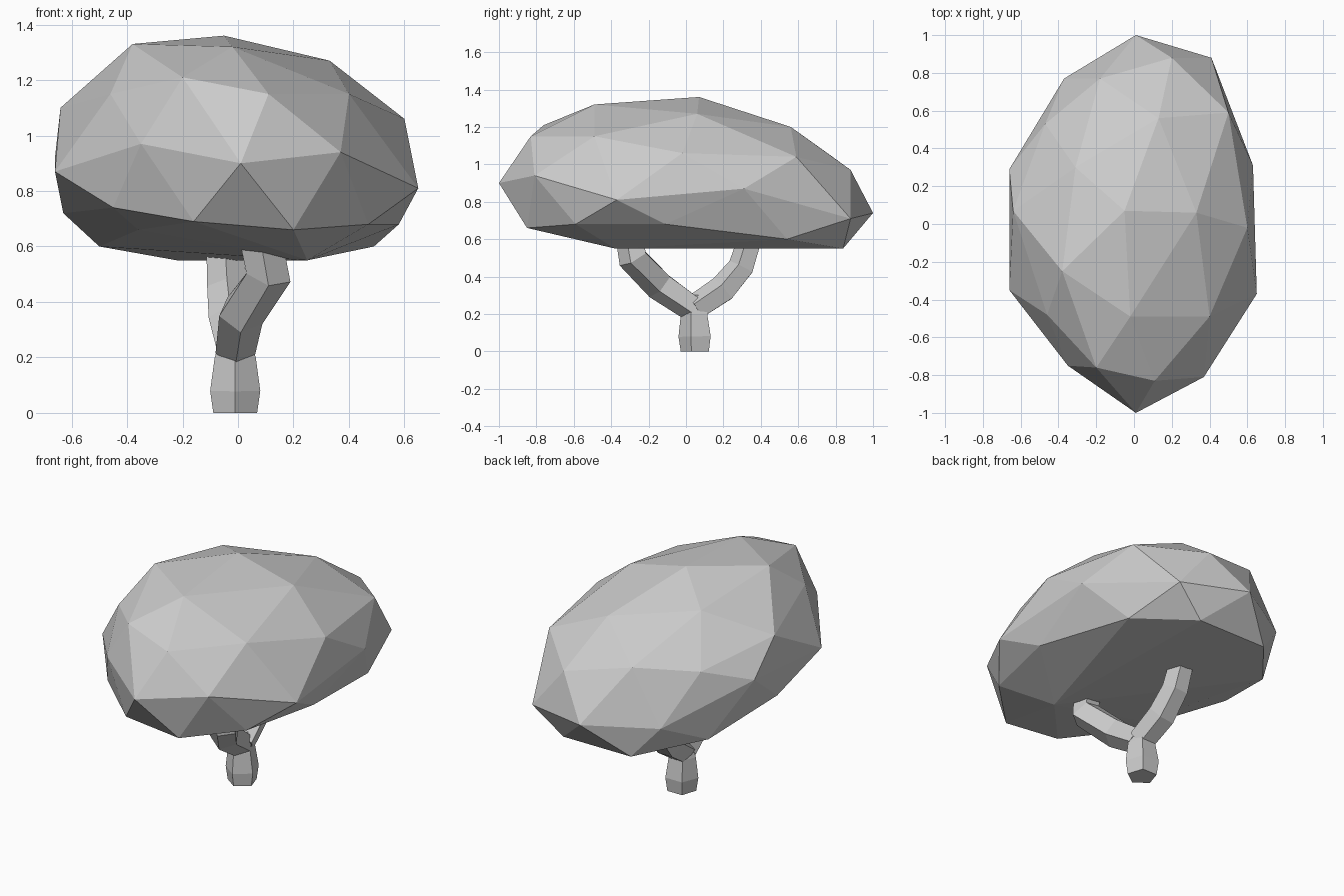
import bpy
import bmesh
import math
from mathutils import Vector

default_cube = bpy.data.objects.get("Cube")
if default_cube:
    bpy.data.objects.remove(default_cube, do_unlink=True)

# One plain grey for the whole tree
grey = bpy.data.materials.new("plain_grey")
grey.use_nodes = True
colour = (0.6, 0.6, 0.6, 1.0)
grey.diffuse_color = colour
grey.node_tree.nodes["Principled BSDF"].inputs["Base Color"].default_value = colour


def finish(name, bm):
    """Turn a bmesh into a flat shaded object."""
    bmesh.ops.recalc_face_normals(bm, faces=bm.faces[:])
    mesh = bpy.data.meshes.new(name)
    bm.to_mesh(mesh)
    bm.free()
    mesh.materials.append(grey)
    obj = bpy.data.objects.new(name, mesh)
    bpy.context.collection.objects.link(obj)
    return obj


def limb(name, path, radii, sides=5):
    """Faceted tube with rings set square to the path, one corner to the front."""
    bm = bmesh.new()
    points = [Vector(p) for p in path]
    rings = []
    for i, point in enumerate(points):
        before = points[max(i - 1, 0)]
        after = points[min(i + 1, len(points) - 1)]
        along = (after - before).normalized()
        across = Vector((1, 0, 0))
        across = (across - along * across.dot(along)).normalized()
        outward = along.cross(across)
        ring = []
        for s in range(sides):
            turn = math.tau * s / sides - math.pi / 2
            offset = across * math.cos(turn) + outward * math.sin(turn)
            ring.append(bm.verts.new(point + offset * radii[i]))
        rings.append(ring)
    for low, high in zip(rings, rings[1:]):
        for s in range(sides):
            t = (s + 1) % sides
            bm.faces.new((low[s], low[t], high[t], high[s]))
    bm.faces.new(rings[0][::-1])
    bm.faces.new(rings[-1])
    return finish(name, bm)


def hull(name, tiers):
    """Faceted rounded mass stretched over the corner points of its tiers."""
    bm = bmesh.new()
    for tier in tiers:
        for corner in tier:
            bm.verts.new(corner)
    bmesh.ops.convex_hull(bm, input=bm.verts[:])
    loose = [v for v in bm.verts if not v.link_faces]
    bmesh.ops.delete(bm, geom=loose, context="VERTS")
    return finish(name, bm)


# Canopy: corner points grouped from crown to underside
crown = [(-.05, .07, 1.36), (-.38, -.25, 1.33), (-.02, -.49, 1.32),
         (.33, .06, 1.27), (.13, .56, 1.2), (-.31, .3, 1.25)]
shoulder = [(-.2, -.76, 1.21), (.11, -.83, 1.15), (.4, -.49, 1.15),
            (.6, -.02, 1.06), (.5, .59, 1.04), (.2, .88, .97),
            (-.18, .77, 1.05), (-.47, .53, 1.01), (-.64, .07, 1.1),
            (-.46, -.48, 1.15)]
rim = [(.01, -1, .9), (.37, -.81, .94), (.65, -.37, .81), (.63, .31, .87),
       (.41, .88, .71), (.01, 1, .74), (-.37, .77, .73), (-.66, .29, .92),
       (-.66, -.35, .87), (-.35, -.75, .97)]
underside = [(-.16, -.84, .69), (.2, -.85, .66), (.47, -.59, .68),
             (.58, -.11, .68), (.49, .54, .6), (.23, .84, .55),
             (-.22, .84, .55), (-.5, .5, .6), (-.63, .03, .72),
             (-.45, -.6, .74), (-.36, -.35, .66), (.25, -.38, .55)]
hull("canopy", [crown, shoulder, rim, underside])

# Short trunk, pinched at the fork
limb("trunk",
     [(-.01, .055, 0), (-.01, .055, .08), (-.01, .05, .2), (-.01, .045, .3)],
     [.083, .095, .078, .045])

# Two bent branches spreading to the front and the back
limb("front_branch",
     [(-.01, .04, .23), (.01, -.14, .355), (.11, -.28, .5), (.08, -.3, .64)],
     [.075, .085, .085, .08])
limb("back_branch",
     [(-.01, .05, .23), (-.03, .2, .33), (-.04, .3, .45), (-.05, .36, .64)],
     [.075, .08, .075, .068])
